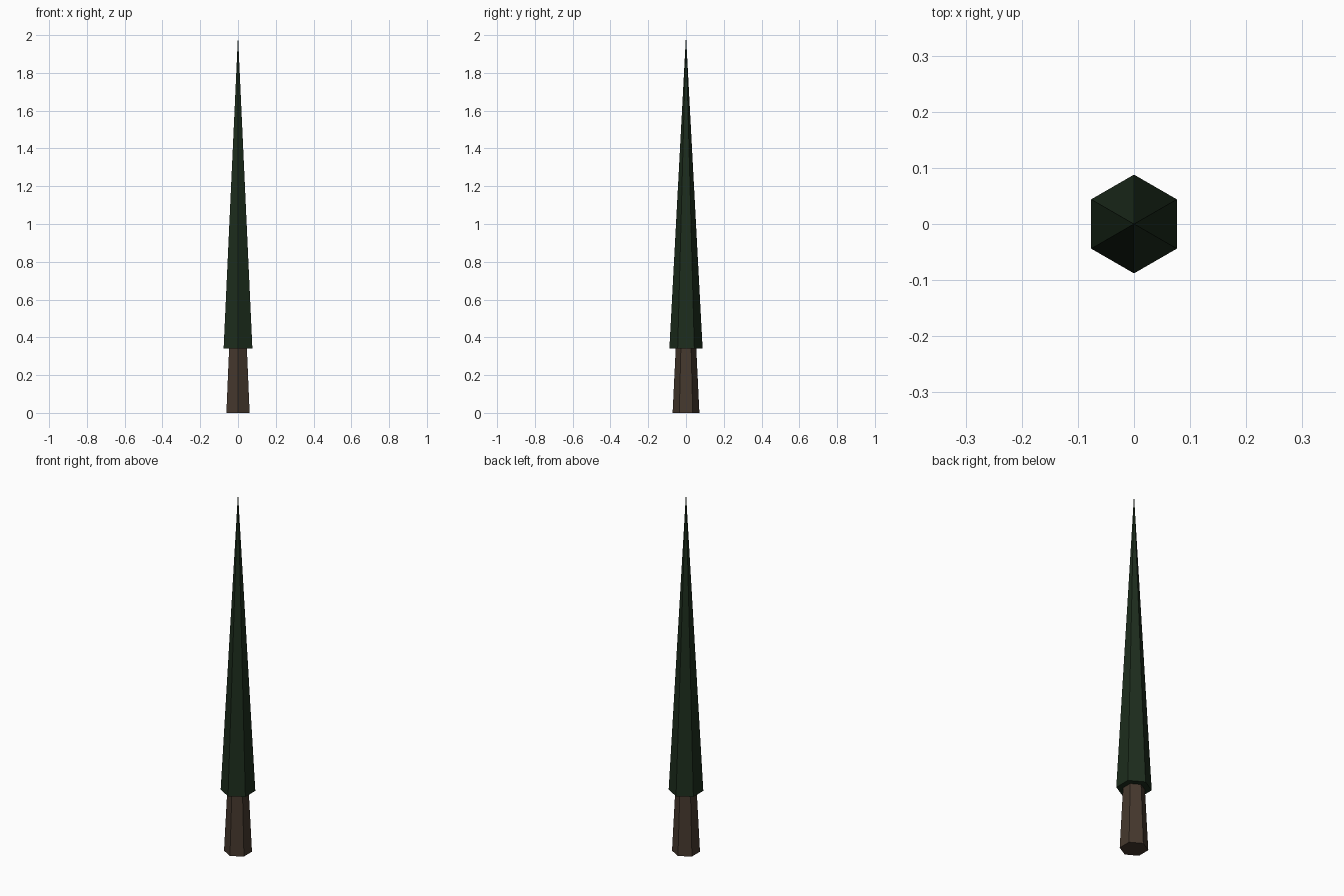
import bpy, bmesh
from mathutils import Matrix

if "Cube" in bpy.data.objects:
    bpy.data.objects.remove(bpy.data.objects["Cube"])


def hex_cone(name, r_bottom, r_top, z0, z1, color):
    """Six-sided flat-faced cone with corners pointing along +y and -y."""
    bm = bmesh.new()
    bmesh.ops.create_cone(bm, cap_ends=True, segments=6, radius1=r_bottom,
                          radius2=r_top, depth=z1 - z0,
                          matrix=Matrix.Translation((0, 0, (z0 + z1) / 2)))
    mesh = bpy.data.meshes.new(name)
    bm.to_mesh(mesh)
    bm.free()
    mat = bpy.data.materials.new(name + "_color")
    mat.diffuse_color = color
    mat.use_nodes = True
    mat.node_tree.nodes["Principled BSDF"].inputs["Base Color"].default_value = mat.diffuse_color
    mesh.materials.append(mat)
    obj = bpy.data.objects.new(name, mesh)
    bpy.context.collection.objects.link(obj)
    return obj


# Tapered trunk, reaching slightly into the foliage
hex_cone("trunk", 0.071, 0.053, 0.0, 0.37, (0.06, 0.04, 0.027, 1))

# Tall slender foliage spire
hex_cone("foliage", 0.088, 0.0, 0.34, 2.0, (0.012, 0.026, 0.012, 1))
